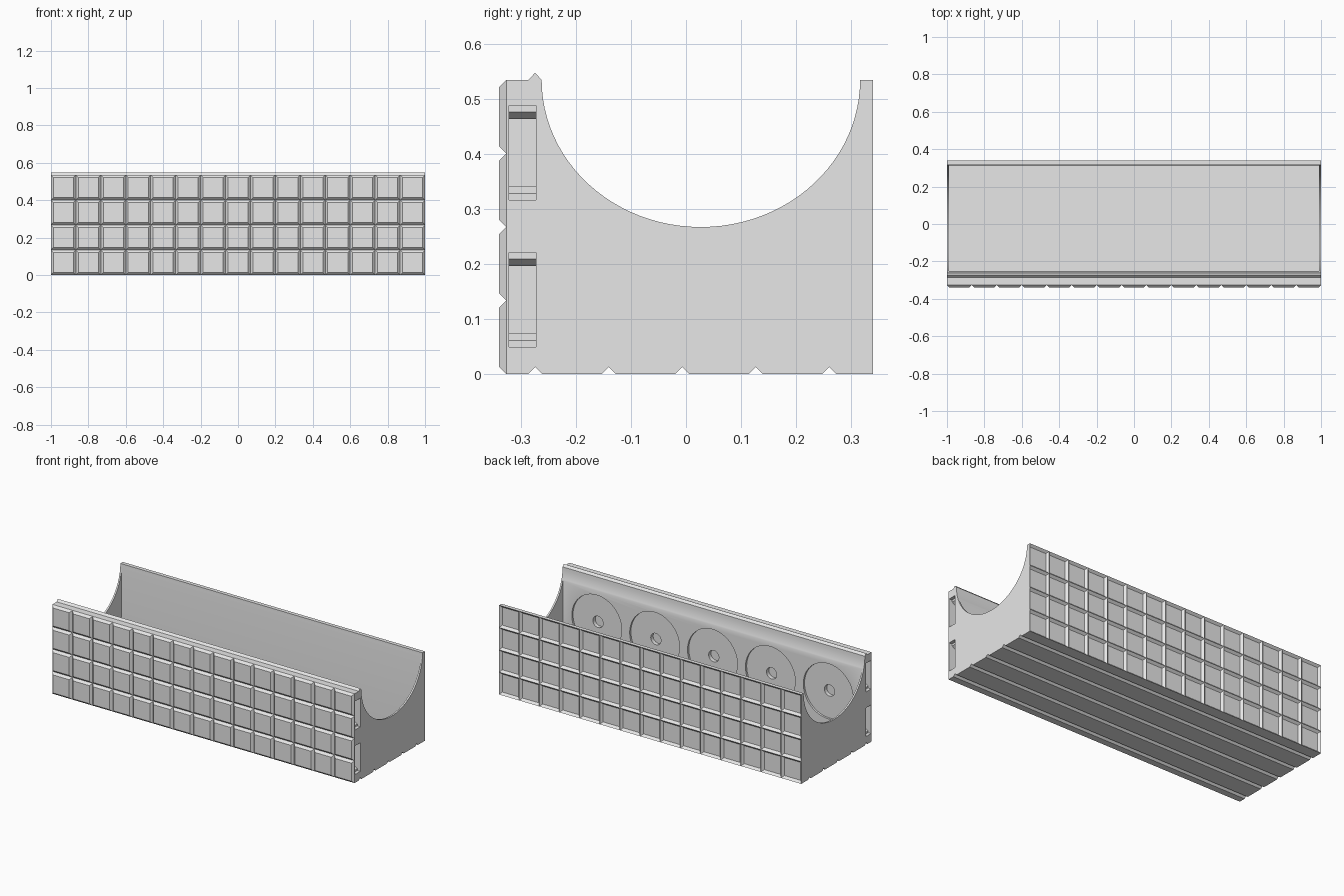
import bpy
import bmesh
import math

old = bpy.data.objects.get("Cube")
if old:
    bpy.data.objects.remove(old, do_unlink=True)

grey = bpy.data.materials.new("light_grey")
grey.use_nodes = True
grey.diffuse_color = (0.8, 0.8, 0.8, 1)
grey.node_tree.nodes["Principled BSDF"].inputs["Base Color"].default_value = (0.8, 0.8, 0.8, 1)

H = 0.534            # body height
FACE = 0.326         # front and back plane of the body
D = 0.013            # depth of grooves, ribs and bevels
COLS, ROWS = 15, 4
STEP_X, STEP_Z = 2 / COLS, H / ROWS


def finish(bm, name):
    bmesh.ops.recalc_face_normals(bm, faces=bm.faces[:])
    mesh = bpy.data.meshes.new(name)
    bm.to_mesh(mesh)
    bm.free()
    mesh.materials.append(grey)
    ob = bpy.data.objects.new(name, mesh)
    bpy.context.collection.objects.link(ob)
    return ob


def place(axis, a, b, t):
    """Put a 2D point on the plane across an axis at distance t."""
    return {"X": (t, a, b), "Y": (a, t, b), "Z": (a, b, t)}[axis]


def loft(bm, axis, start, end, lo, hi):
    """Solid between two matching outlines."""
    r0 = [bm.verts.new(place(axis, a, b, lo)) for a, b in start]
    r1 = [bm.verts.new(place(axis, a, b, hi)) for a, b in end]
    bm.faces.new(r0)
    bm.faces.new(r1)
    for i in range(len(r0)):
        j = (i + 1) % len(r0)
        bm.faces.new((r0[i], r0[j], r1[j], r1[i]))


def prism(name, axis, pts, lo, hi):
    bm = bmesh.new()
    loft(bm, axis, pts, pts, lo, hi)
    return finish(bm, name)


def rect(a0, a1, b0, b1):
    return [(a0, b0), (a1, b0), (a1, b1), (a0, b1)]


def circle(cx, cz, r, n=48):
    return [(cx + r * math.cos(2 * math.pi * i / n), cz + r * math.sin(2 * math.pi * i / n))
            for i in range(n)]


def cut(target, cutter):
    bpy.context.view_layer.objects.active = target
    mod = target.modifiers.new("cut", "BOOLEAN")
    mod.operation = "DIFFERENCE"
    mod.solver = "EXACT"
    mod.object = cutter
    bpy.ops.object.modifier_apply(modifier=mod.name)
    bpy.data.objects.remove(cutter, do_unlink=True)


# Body profile: grooved underside, back post, scooped top, ridge on the front wall
profile = [(-FACE, 0)]
for k in range(5):
    y = -0.274 + k * STEP_Z
    profile += [(y - D, 0), (y, D), (y + D, 0)]
profile += [(FACE, 0), (FACE, H)]
for i in range(49):
    t = math.pi * i / 48
    profile.append((0.027 + 0.289 * math.cos(t), H - 0.267 * math.sin(t)))
profile += [(-0.274, H + D), (-0.286, H), (-FACE, H)]
body = prism("trough_body", "X", profile, -1, 1)

# Hollow interior with thin end walls
cut(body, prism("interior_cutter", "Y", rect(-0.99, 0.99, 0.025, 0.7), -0.25, 0.314))

# Round recesses with a centre hole on the inside of the front wall
for k in range(-2, 3):
    x = k * 0.383
    cut(body, prism("recess_cutter", "Y", circle(x, H / 2, 0.165), -0.262, -0.2))
    cut(body, prism("hole_cutter", "Y", circle(x, H / 2, 0.034, 24), -0.285, -0.2))

# Stepped connector pockets in both ends of the front wall
for side in (-1, 1):
    for zc in (0.135, 0.402):
        half = [(1.02, 0.0855), (0.98, 0.0855), (0.98, 0.074), (0.96, 0.061), (0.91, 0.061)]
        outline = [(side * x, zc + h) for x, h in half]
        outline += [(side * x, zc - h) for x, h in reversed(half)]
        cut(body, prism("pocket_cutter", "Y", outline, -0.321, -0.272))

bpy.ops.object.select_all(action="DESELECT")
body.select_set(True)
bpy.context.view_layer.objects.active = body
bpy.ops.object.shade_smooth_by_angle(angle=math.radians(20))

# Bevelled tiles on the front
bm = bmesh.new()
for c in range(COLS):
    for r in range(ROWS):
        x0, z0 = -1 + c * STEP_X, r * STEP_Z
        x1, z1 = x0 + STEP_X, z0 + STEP_Z
        loft(bm, "Y", rect(x0, x1, z0, z1), rect(x0 + D, x1 - D, z0 + D, z1 - D),
             -FACE, -FACE - D)
finish(bm, "front_tiles")

# Matching triangular ribs on the back, halved along the borders
bm = bmesh.new()
for r in range(ROWS + 1):
    z = r * STEP_Z
    tri = [(FACE, max(z - D, 0)), (FACE + D, z), (FACE, min(z + D, H))]
    loft(bm, "X", tri, tri, -1, 1)
for c in range(COLS + 1):
    x = -1 + c * STEP_X
    tri = [(max(x - D, -1), FACE), (x, FACE + D), (min(x + D, 1), FACE)]
    loft(bm, "Z", tri, tri, 0, H)
finish(bm, "back_ribs")
